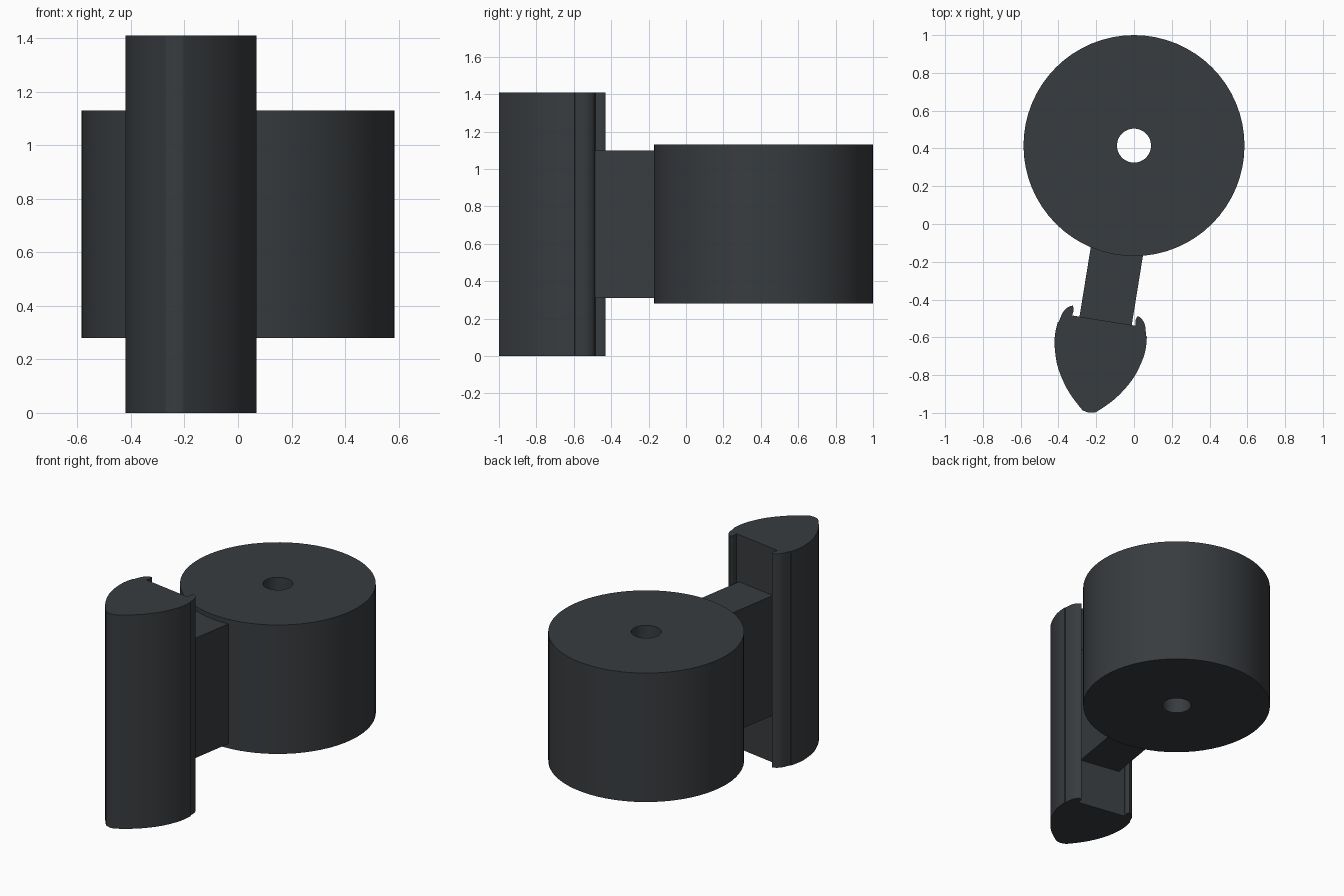
import bpy, bmesh, math
from mathutils import Vector

if "Cube" in bpy.data.objects:
    bpy.data.objects.remove(bpy.data.objects["Cube"])

HUB = Vector((0, 0.415))      # centre of the round body
TILT = math.radians(9.2)      # lean of the arm and head
DOWN = Vector((-math.sin(TILT), -math.cos(TILT)))
SIDE = Vector((math.cos(TILT), -math.sin(TILT)))

mat = bpy.data.materials.new("dark_grey")
mat.diffuse_color = (0.04, 0.045, 0.05, 1)
mat.use_nodes = True
mat.node_tree.nodes["Principled BSDF"].inputs["Base Color"].default_value = mat.diffuse_color


def finish(name, bm):
    bmesh.ops.recalc_face_normals(bm, faces=bm.faces)
    me = bpy.data.meshes.new(name)
    bm.to_mesh(me)
    bm.free()
    me.materials.append(mat)
    ob = bpy.data.objects.new(name, me)
    bpy.context.collection.objects.link(ob)
    bpy.ops.object.select_all(action='DESELECT')
    ob.select_set(True)
    bpy.context.view_layer.objects.active = ob
    bpy.ops.object.shade_smooth_by_angle(angle=math.radians(25))
    return ob


def extrude_up(bm, z0, z1):
    res = bmesh.ops.extrude_face_region(bm, geom=bm.faces[:])
    verts = [g for g in res["geom"] if isinstance(g, bmesh.types.BMVert)]
    bmesh.ops.translate(bm, verts=verts, vec=(0, 0, z1 - z0))


def prism(name, local, z0, z1):
    """Extrude an outline given as (sideways, distance from hub)."""
    bm = bmesh.new()
    pts = [HUB + SIDE * u + DOWN * v for u, v in local]
    bm.faces.new([bm.verts.new((p.x, p.y, z0)) for p in pts])
    extrude_up(bm, z0, z1)
    return finish(name, bm)


def spline(pts, steps=5):
    """Smooth curve through the points (Catmull-Rom)."""
    p = [Vector(q) for q in pts]
    p = [2 * p[0] - p[1]] + p + [2 * p[-1] - p[-2]]
    out = []
    for a, b, c, d in zip(p, p[1:], p[2:], p[3:]):
        for i in range(steps):
            t = i / steps
            out.append(0.5 * (2 * b + (c - a) * t + (2 * a - 5 * b + 4 * c - d) * t * t
                              + (3 * b - a - 3 * c + d) * t ** 3))
    return out + [p[-2]]


# Round body with a through hole
bm = bmesh.new()
n = 64
rings = [[bm.verts.new((HUB.x + r * math.cos(2 * math.pi * i / n),
                        HUB.y + r * math.sin(2 * math.pi * i / n), 0.28))
          for i in range(n)] for r in (0.585, 0.09)]
for i in range(n):
    j = (i + 1) % n
    bm.faces.new((rings[0][i], rings[0][j], rings[1][j], rings[1][i]))
extrude_up(bm, 0.28, 1.13)
finish("round_body", bm)

# Arm from the body to the head
prism("arm", [(-0.14, 0.45), (0.14, 0.45), (0.14, 0.945), (-0.14, 0.945)], 0.31, 1.10)

# Pointed head: half outline (groove, hooked lip, curved flank, rounded tip), mirrored
lip = spline([(0.17, 0.94), (0.166, 0.91), (0.174, 0.887)], 3) \
    + spline([(0.174, 0.887), (0.198, 0.9), (0.22, 0.93), (0.234, 0.985)], 4)[1:]
flank = spline([(0.239, 0.986), (0.243, 1.05), (0.234, 1.12), (0.2, 1.223),
                (0.13, 1.333), (0.045, 1.418), (0.022, 1.43), (0, 1.434)])
half = [tuple(p) for p in lip + flank]
outline = half + [(-u, v) for u, v in reversed(half[:-1])]
prism("pointed_head", [(u - 0.01, v) for u, v in outline], 0.0, 1.41)
